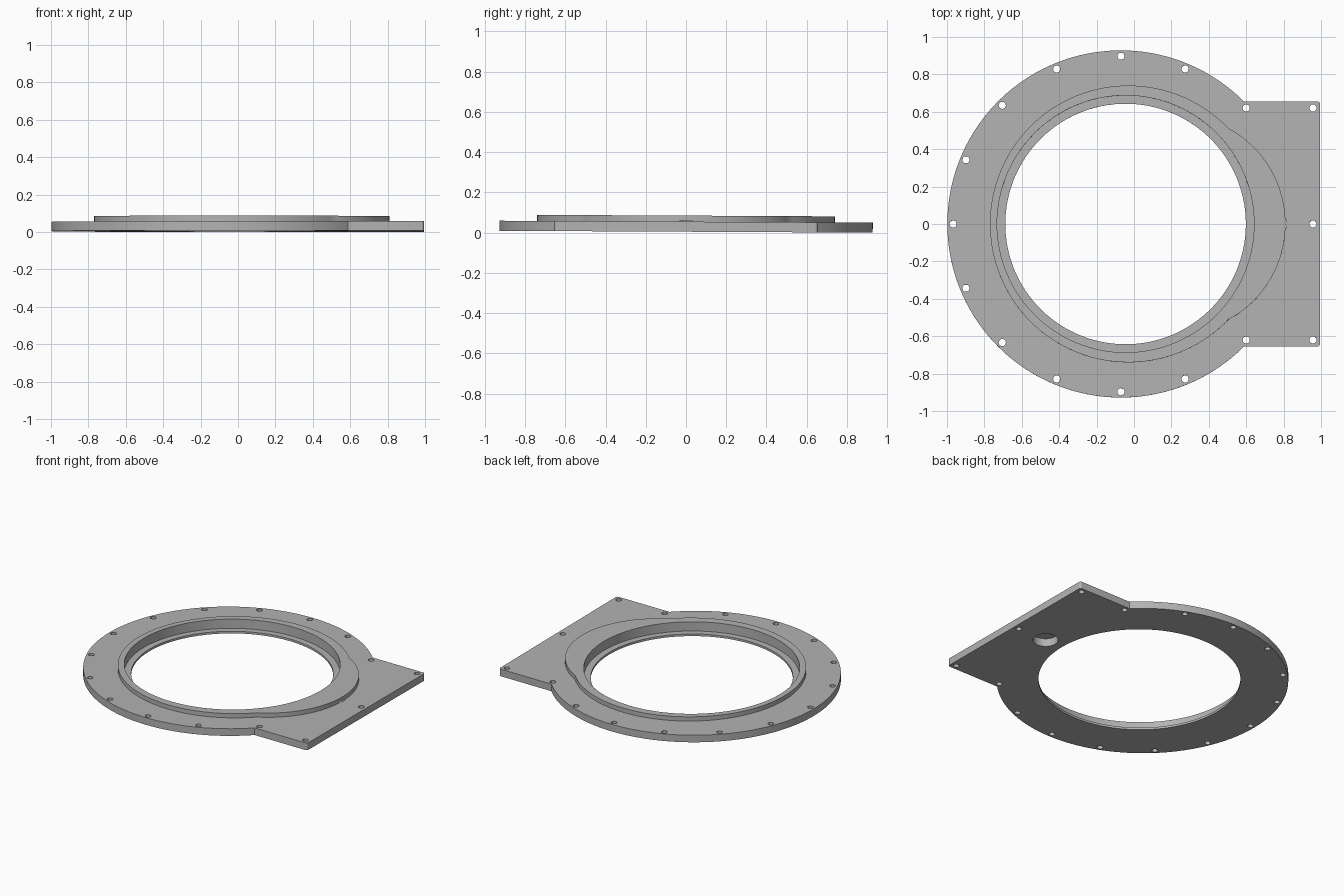
import bpy, bmesh
from math import sin, cos, pi, radians, atan2, hypot

cube = bpy.data.objects.get("Cube")
if cube:
    bpy.data.objects.remove(cube, do_unlink=True)

grey = bpy.data.materials.new("plain grey")
grey.use_nodes = True
grey.diffuse_color = (0.45, 0.45, 0.45, 1)
grey.node_tree.nodes["Principled BSDF"].inputs["Base Color"].default_value = (0.45, 0.45, 0.45, 1)


def arc(cx, cy, r, start, end, n):
    """Points along an arc, both ends included."""
    return [(cx + r * cos(start + (end - start) * i / n),
             cy + r * sin(start + (end - start) * i / n)) for i in range(n + 1)]


def circle(cx, cy, r, n):
    return arc(cx, cy, r, 0, 2 * pi, n)[:-1]


def prism(name, outlines, z0, z1):
    """Extrude one or more closed outlines between two heights."""
    bm = bmesh.new()
    for points in outlines:
        face = bm.faces.new([bm.verts.new((x, y, z0)) for x, y in points])
        top = bmesh.ops.extrude_face_region(bm, geom=[face])["geom"]
        for v in top:
            if isinstance(v, bmesh.types.BMVert):
                v.co.z = z1
    bmesh.ops.recalc_face_normals(bm, faces=bm.faces[:])
    mesh = bpy.data.meshes.new(name)
    bm.to_mesh(mesh)
    bm.free()
    mesh.materials.append(grey)
    obj = bpy.data.objects.new(name, mesh)
    bpy.context.collection.objects.link(obj)
    return obj


def combine(target, tool, operation):
    """Apply a boolean and discard the tool."""
    mod = target.modifiers.new(operation.lower(), 'BOOLEAN')
    mod.operation, mod.object, mod.solver = operation, tool, 'EXACT'
    bpy.context.view_layer.objects.active = target
    bpy.ops.object.modifier_apply(modifier=mod.name)
    bpy.data.objects.remove(tool, do_unlink=True)


# Flange plate: large disc running into a square tab with rounded corners
DISC_X, DISC_R = -0.07, 0.928
TAB_X, TAB_Y, FILLET = 0.995, 0.655, 0.015
join = atan2(TAB_Y, (DISC_R ** 2 - TAB_Y ** 2) ** 0.5)
outline = arc(DISC_X, 0, DISC_R, join, 2 * pi - join, 120)
outline += arc(TAB_X - FILLET, FILLET - TAB_Y, FILLET, -pi / 2, 0, 6)
outline += arc(TAB_X - FILLET, TAB_Y - FILLET, FILLET, 0, pi / 2, 6)
plate = prism("flange_plate", [outline], 0, 0.05)

# Raised boss: round rim with a wider lobe towards the tab
BOSS_X, BOSS_R, LOBE_X, LOBE_R = -0.03, 0.74, 0.227, 0.583
meet_x, meet_y = 0.508, 0.51
a = atan2(meet_y, meet_x - BOSS_X)
b = atan2(meet_y, meet_x - LOBE_X)
rim = arc(BOSS_X, 0, BOSS_R, a, 2 * pi - a, 110)
rim += arc(LOBE_X, 0, LOBE_R, -b, b, 40)[1:-1]
combine(plate, prism("raised_boss", [rim], 0.03, 0.08), 'UNION')

# Stepped bore: wide recess above a thin inner ledge
BORE_X = -0.045
combine(plate, prism("recess_cutter", [circle(BORE_X, 0, 0.687, 128)], 0.015, 0.2), 'DIFFERENCE')
combine(plate, prism("bore_cutter", [circle(BORE_X, 0, 0.643, 128)], -0.1, 0.2), 'DIFFERENCE')

# Blind port under the lobe
combine(plate, prism("port_cutter", [circle(0.735, 0, 0.08, 40)], -0.1, 0.055), 'DIFFERENCE')

# Screw holes around the disc and on the tab
centres = [(DISC_X + 0.897 * cos(radians(67.5 + 22.5 * i)),
            0.897 * sin(radians(67.5 + 22.5 * i))) for i in range(11)]
centres += [(0.6, 0.62), (0.6, -0.62), (0.957, 0.62), (0.957, -0.62), (0.957, 0)]
holes = [circle(x, y, 0.019, 20) for x, y in centres]
combine(plate, prism("screw_hole_cutter", holes, -0.1, 0.2), 'DIFFERENCE')

# The whole part leans very slightly, front edge up
TILT = 0.005
plate.rotation_euler.x = -TILT
plate.location.z = TILT * DISC_R

bpy.ops.object.select_all(action='DESELECT')
plate.select_set(True)
bpy.context.view_layer.objects.active = plate
bpy.ops.object.shade_smooth_by_angle(angle=radians(20))
